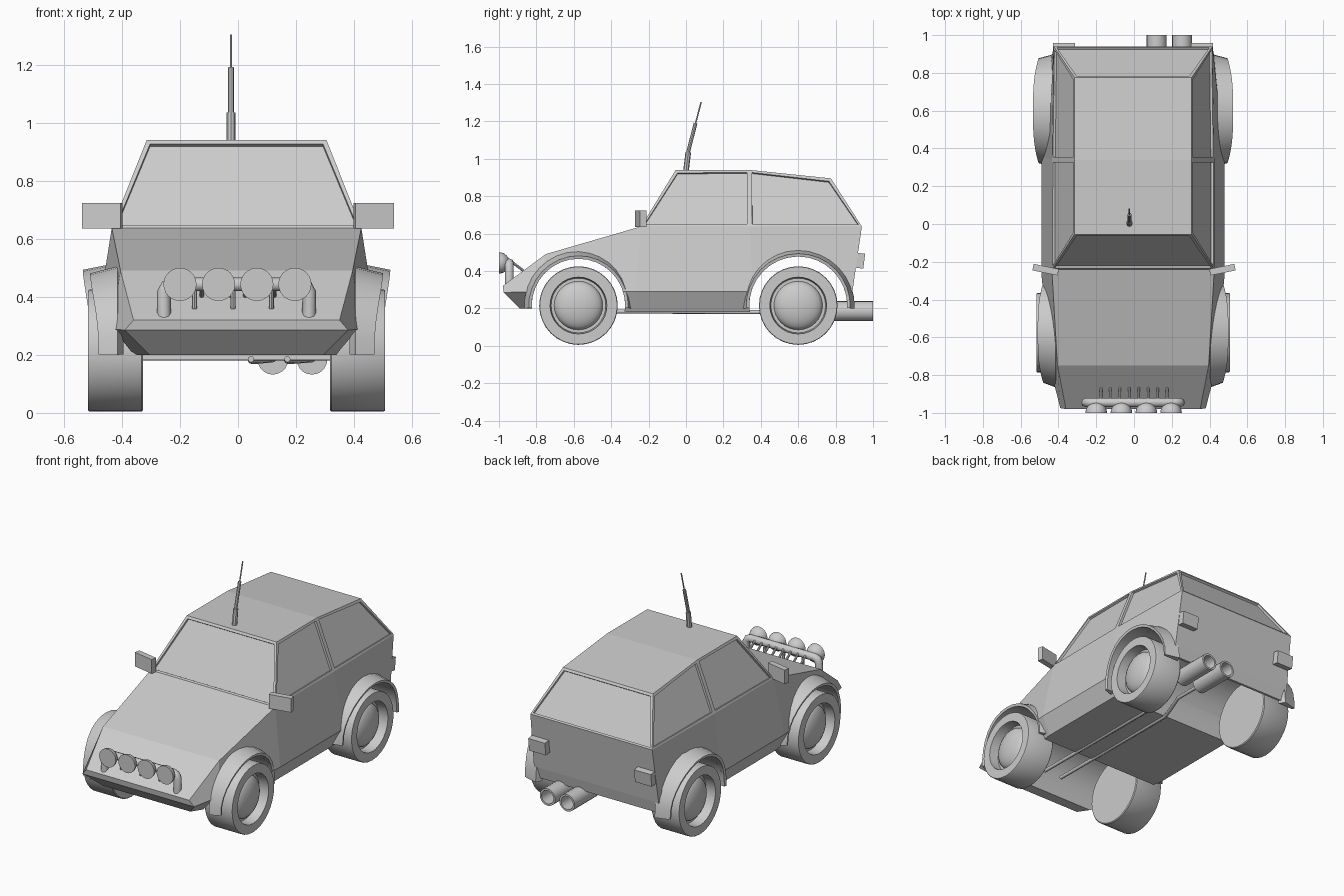
import bpy, bmesh, math
from mathutils import Vector

if "Cube" in bpy.data.objects:
    bpy.data.objects.remove(bpy.data.objects["Cube"])

CX = -0.005  # car centre line


def finish(name, bm, smooth=False):
    bmesh.ops.remove_doubles(bm, verts=bm.verts, dist=1e-5)
    bmesh.ops.recalc_face_normals(bm, faces=bm.faces)
    me = bpy.data.meshes.new(name)
    bm.to_mesh(me)
    bm.free()
    ob = bpy.data.objects.new(name, me)
    bpy.context.collection.objects.link(ob)
    bpy.ops.object.select_all(action='DESELECT')
    bpy.context.view_layer.objects.active = ob
    ob.select_set(True)
    if smooth:
        bpy.ops.object.shade_smooth_by_angle(angle=math.radians(35))
    return ob


def skin(bm, rings, closed=True):
    """Bridge consecutive rings of points with quads."""
    vs = [[bm.verts.new(p) for p in r] for r in rings]
    n = len(rings[0])
    for a, b in zip(vs, vs[1:]):
        for i in range(n if closed else n - 1):
            j = (i + 1) % n
            bm.faces.new((a[i], a[j], b[j], b[i]))
    return vs


def lathe(name, profile, origin, axis, n=32):
    """Turn (radius, height) points about an axis."""
    q = Vector((0, 0, 1)).rotation_difference(Vector(axis).normalized())
    rings = []
    for r, h in profile:
        r = max(r, 1e-7)
        rings.append([Vector(origin) + q @ Vector((r * math.cos(2 * math.pi * i / n),
                      r * math.sin(2 * math.pi * i / n), h)) for i in range(n)])
    bm = bmesh.new()
    skin(bm, rings)
    return finish(name, bm, True)


def rod(name, a, b, r, n=10):
    d = Vector(b) - Vector(a)
    return lathe(name, [(0, 0), (r, 0), (r, d.length), (0, d.length)], a, d, n)


def tube(name, pts, r):
    cu = bpy.data.curves.new(name, 'CURVE')
    cu.dimensions = '3D'
    cu.bevel_depth = r
    cu.bevel_resolution = 2
    cu.use_fill_caps = True
    sp = cu.splines.new('POLY')
    sp.points.add(len(pts) - 1)
    for p, c in zip(sp.points, pts):
        p.co = (*c, 1)
    ob = bpy.data.objects.new(name, cu)
    bpy.context.collection.objects.link(ob)


def box(name, centre, size, rot=(0, 0, 0)):
    bm = bmesh.new()
    bmesh.ops.create_cube(bm, size=1)
    bmesh.ops.scale(bm, vec=size, verts=bm.verts)
    ob = finish(name, bm)
    ob.location = centre
    ob.rotation_euler = rot
    return ob


# lower body: stations of bottom, sill and belt points
stations = [
    [(.30, -.89, .20), (.385, -.975, .285), (.355, -.98, .32)],
    [(.36, -.80, .20), (.43, -.80, .29), (.40, -.75, .49)],
    [(.43, -.27, .18), (.485, -.27, .29), (.43, -.24, .638)],
    [(.43, .36, .18), (.485, .36, .29), (.43, .34, .638)],
    [(.40, .875, .22), (.43, .89, .29), (.42, .94, .638)],
]
bm = bmesh.new()
vs = skin(bm, [[(CX + x, y, z) for x, y, z in s] + [(CX - x, y, z) for x, y, z in reversed(s)]
               for s in stations])
for r in (vs[0], vs[-1]):
    bm.faces.new((r[0], r[1], r[4], r[5]))
    bm.faces.new((r[1], r[2], r[3], r[4]))
body = finish("body", bm)

# wheel wells cut right through the body
AXLES = ((-.575, .250, .505), (.60, .262, .53))  # y, arch radius, arch outer x
for y, r, _ in AXLES:
    cut = rod("well_cutter", (-1, y, .215), (1, y, .215), r, 32)
    cut.hide_render = True
    mod = body.modifiers.new("well", 'BOOLEAN')
    mod.operation = 'DIFFERENCE'
    mod.object = cut
    mod.solver = 'EXACT'
    bpy.context.view_layer.objects.active = body
    bpy.ops.object.modifier_apply(modifier="well")
    bpy.data.objects.remove(cut)

# cabin with inset windows
base = [(.43, -.24, .638), (.43, .34, .638), (.42, .94, .638)]
roof = [(.31, -.055, .94), (.31, .34, .94), (.31, .775, .895)]
bm = bmesh.new()
P = {}
for s in (1, -1):
    for i in range(3):
        for k, row in enumerate((base, roof)):
            x, y, z = row[i]
            P[s, i, k] = bm.verts.new((CX + s * x, y, z))
glass = []
for s in (1, -1):
    for i in (0, 1):
        glass.append(bm.faces.new((P[s, i, 0], P[s, i + 1, 0], P[s, i + 1, 1], P[s, i, 1])))
for i in (0, 2):
    glass.append(bm.faces.new((P[1, i, 0], P[-1, i, 0], P[-1, i, 1], P[1, i, 1])))
for i in (0, 1):
    bm.faces.new((P[1, i, 1], P[1, i + 1, 1], P[-1, i + 1, 1], P[-1, i, 1]))
bmesh.ops.recalc_face_normals(bm, faces=bm.faces)
bmesh.ops.inset_individual(bm, faces=glass, thickness=.02, depth=0)
bmesh.ops.inset_individual(bm, faces=glass, thickness=.001, depth=-.013)
finish("cabin", bm)

# wheels and flared arches
tyre = [(0, 0), (.205, 0), (.21, .005), (.21, .185), (.207, .19), (.152, .19), (.146, .13), (.13, .13)]
dome = [(.13 * math.cos(math.radians(t)), .13 + .055 * math.sin(math.radians(t))) for t in range(0, 91, 15)]
for s, side in ((1, "left"), (-1, "right")):
    for (y, r, xo), end in zip(AXLES, ("front", "rear")):
        lathe(f"{end}_{side}_wheel", tyre + dome, (CX + s * .322, y, .215), (s, 0, 0))
        rings = []
        for i in range(17):
            t = math.radians(-3 + 186 * i / 16)
            taper = .03 * abs(math.cos(t)) ** 3
            sec = [(r, .39), (r, xo - .004 - taper), (r + .016, xo - taper), (r + .04, .41)]
            rings.append([(CX + s * x, y + q * math.cos(t), .215 + q * math.sin(t)) for q, x in sec])
        bm = bmesh.new()
        vs = skin(bm, rings)
        bm.faces.new(vs[0])
        bm.faces.new(vs[-1])
        finish(f"{end}_{side}_arch", bm, True)
    # mirror and tail light
    box(f"{side}_mirror", (s * .468, -.242, .68), (.136, .035, .088), (0, 0, s * .2))
    box(f"{side}_tail_light", (CX + s * .365, .928, .455), (.115, .05, .08), (-.12, 0, 0))

# front lamp bar with legs, rear struts and four round lamps
tube("lamp_bar", [(-.255, -.945, .325), (-.255, -.945, .415), (-.245, -.945, .435), (-.225, -.945, .443),
                  (.215, -.945, .443), (.235, -.945, .435), (.245, -.945, .415), (.245, -.945, .325)], .024)
for i in range(8):
    x = CX - .17 + i * .05
    rod("bar_strut", (x, -.94, .455), (x, -.855, .39), .007, 8)
half = [(.057 * math.cos(math.radians(t)), .057 * math.sin(math.radians(t))) for t in range(0, 91, 15)]
for x in (-.2, -.067, .065, .196):
    lathe("round_lamp", [(0, 0)] + half, (x, -1.0, .443), (0, 1, 0), 24)
    rod("lamp_bracket", (x + .05, -.945, .443), (x + .05, -.93, .36), .009, 8)

# twin exhausts with feed pipes under the floor
for x, x2 in ((.12, .045), (.255, .17)):
    lathe("exhaust", [(0, 0), (.053, 0), (.053, .25), (.041, .25), (.041, .05), (0, .05)],
          (x, .75, .185), (0, 1, 0), 20)
    tube("exhaust_feed", [(x, .76, .185), (x, .55, .185), (x2 + .02, .40, .18), (x2, .34, .18),
                          (x2, -.62, .185)], .011)

# stepped aerial on the roof
for a, b, r in (((0, .935), (.012, 1.035), .015), ((.01, 1.03), (.051, 1.19), .010), ((.05, 1.185), (.081, 1.303), .004)):
    rod("aerial", (-.024, *a), (-.024, *b), r, 8)
